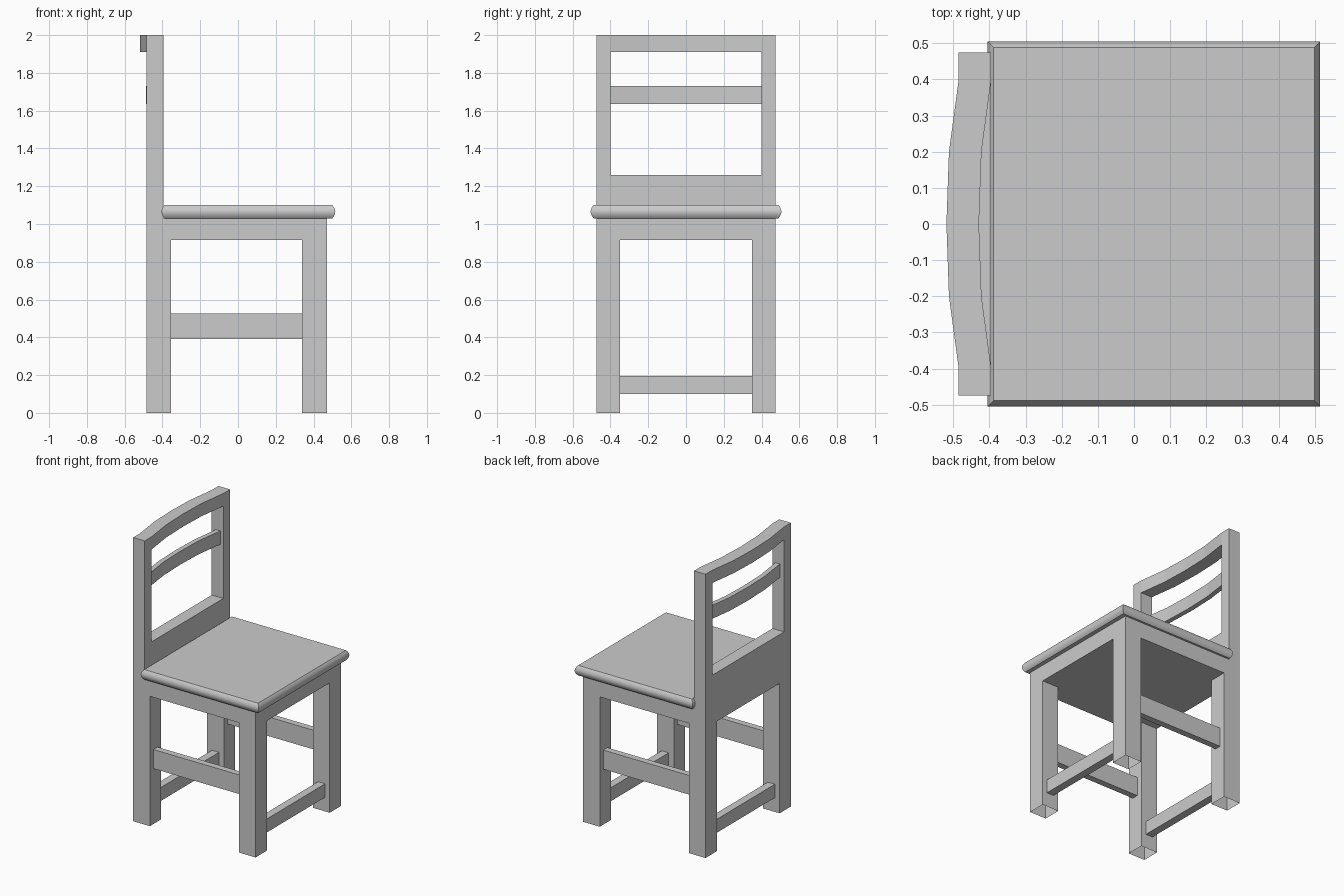
import bpy, bmesh, math

if "Cube" in bpy.data.objects:
    bpy.data.objects.remove(bpy.data.objects["Cube"])


def finish(name, bm):
    bmesh.ops.recalc_face_normals(bm, faces=bm.faces[:])
    mesh = bpy.data.meshes.new(name)
    bm.to_mesh(mesh)
    bm.free()
    obj = bpy.data.objects.new(name, mesh)
    bpy.context.collection.objects.link(obj)
    return obj


def box(name, x, y, z, open_ends=False):
    """Box from (min, max) ranges; open_ends leaves off top and bottom."""
    bm = bmesh.new()
    rings = [[bm.verts.new((x[i], y[j], h)) for i, j in ((0, 0), (1, 0), (1, 1), (0, 1))]
             for h in z]
    for i in range(4):
        k = (i + 1) % 4
        bm.faces.new((rings[0][i], rings[0][k], rings[1][k], rings[1][i]))
    if not open_ends:
        bm.faces.new(rings[0])
        bm.faces.new(rings[1])
    return finish(name, bm)


def bowed_rail(name, x, z):
    """Rail between the back posts, bowed backwards in four straight facets."""
    bm = bmesh.new()
    rings = []
    for y, dx in ((-0.4, 0), (-0.2, -0.027), (0, -0.034), (0.2, -0.027), (0.4, 0)):
        rings.append([bm.verts.new((x[i] + dx, y, z[j]))
                      for i, j in ((0, 0), (1, 0), (1, 1), (0, 1))])
    for a, b in zip(rings, rings[1:]):
        for i in range(4):
            k = (i + 1) % 4
            bm.faces.new((a[i], a[k], b[k], b[i]))
    bm.faces.new(rings[0])
    bm.faces.new(rings[-1])
    return finish(name, bm)


# Seat: slab with rounded edges and mitred corners
bm = bmesh.new()
rings = []
STEPS = 8
for s in range(STEPS + 1):
    t = -1 + 2 * s / STEPS
    inset = 0.016 * t * t
    x0, x1, y1 = -0.405 + inset, 0.515 - inset, 0.505 - inset
    z = 1.065 + 0.035 * t
    rings.append([bm.verts.new(p) for p in
                  ((x0, -y1, z), (x1, -y1, z), (x1, y1, z), (x0, y1, z))])
for a, b in zip(rings, rings[1:]):
    for i in range(4):
        k = (i + 1) % 4
        bm.faces.new((a[i], a[k], b[k], b[i]))
bm.faces.new(rings[0])
bm.faces.new(rings[-1])
seat = finish("seat", bm)
bpy.context.view_layer.objects.active = seat
seat.select_set(True)
bpy.ops.object.shade_smooth_by_angle(angle=math.radians(25))

# Solid apron block under the seat
box("apron", (-0.485, 0.47), (-0.475, 0.475), (0.915, 1.03))

# Legs (open underneath), back posts and side stretchers, on both sides
for side, s in (("right", 1), ("left", -1)):
    def span(a, b):
        return sorted((s * a, s * b))
    box(f"front_leg_{side}", (0.34, 0.47), span(0.35, 0.475), (0, 0.915), True)
    box(f"back_leg_{side}", (-0.485, -0.355), span(0.35, 0.475), (0, 0.915), True)
    box(f"back_post_{side}", (-0.485, -0.395), span(0.4, 0.475), (1.03, 2.0))
    box(f"side_stretcher_{side}", (-0.355, 0.34), span(0.39, 0.435), (0.39, 0.525))

# Low front and back stretchers
box("front_stretcher", (0.38, 0.435), (-0.35, 0.35), (0.10, 0.195))
box("back_stretcher", (-0.448, -0.393), (-0.35, 0.35), (0.10, 0.195))

# Backrest: lower panel, thin slat and top rail
box("back_panel", (-0.485, -0.395), (-0.4, 0.4), (1.03, 1.26))
bowed_rail("back_slat", (-0.452, -0.418), (1.635, 1.73))
bowed_rail("top_rail", (-0.485, -0.395), (1.91, 2.0))
